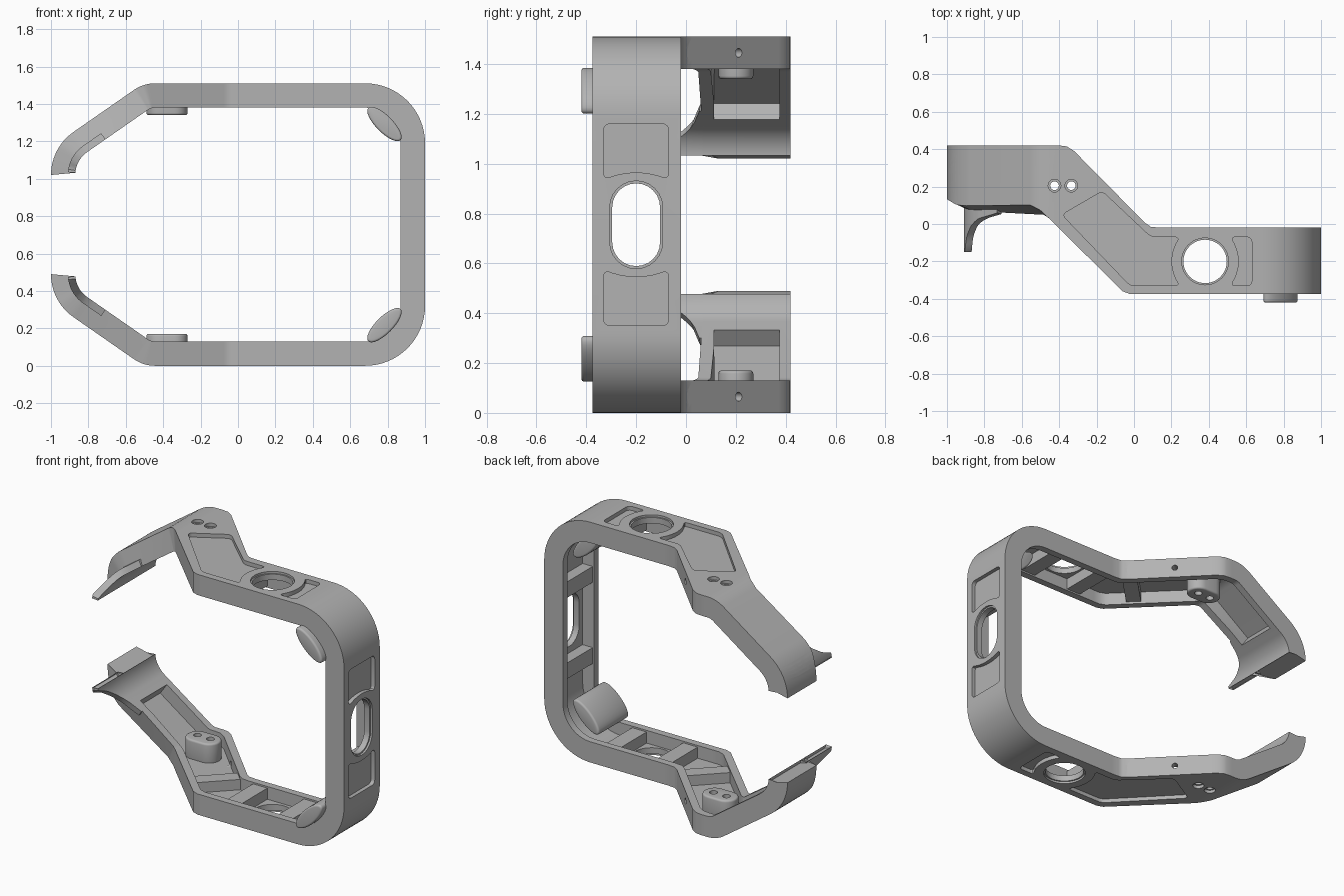
import bpy, bmesh, math
from mathutils import Vector

cube = bpy.data.objects.get("Cube")
if cube:
    bpy.data.objects.remove(cube)

MID = 0.755      # height of the mirror plane; parts are built relative to it
THICK = 0.13     # thickness of the frame band

mat = bpy.data.materials.new("machined grey")
mat.use_nodes = True
mat.diffuse_color = (0.45, 0.45, 0.45, 1)
mat.node_tree.nodes["Principled BSDF"].inputs["Base Color"].default_value = (0.45, 0.45, 0.45, 1)


def make(name, bm):
    bmesh.ops.recalc_face_normals(bm, faces=bm.faces[:])
    me = bpy.data.meshes.new(name)
    bm.to_mesh(me)
    bm.free()
    me.materials.append(mat)
    ob = bpy.data.objects.new(name, me)
    ob.location.z = MID
    bpy.context.collection.objects.link(ob)
    return ob


def prism(name, pts, axis, a, b, corner=0, rim=0):
    """Extrude a 2D outline along an axis, optionally rounding corners or rims."""
    def to3(p, h):
        return {'x': (h, p[0], p[1]), 'y': (p[0], h, p[1]), 'z': (p[0], p[1], h)}[axis]
    bm = bmesh.new()
    lo = [bm.verts.new(to3(p, a)) for p in pts]
    hi = [bm.verts.new(to3(p, b)) for p in pts]
    n = len(pts)
    bm.faces.new(lo)
    bm.faces.new(hi)
    sides = [bm.faces.new((lo[i], lo[(i + 1) % n], hi[(i + 1) % n], hi[i])) for i in range(n)]
    bmesh.ops.recalc_face_normals(bm, faces=bm.faces[:])
    if corner:
        es = [e for e in bm.edges if all(f in sides for f in e.link_faces)
              and e.calc_face_angle() > 0.6]
        bmesh.ops.bevel(bm, geom=es, offset=corner, segments=4, profile=0.5, affect='EDGES')
    if rim:
        es = [e for e in bm.edges if not all(f in sides for f in e.link_faces)]
        bmesh.ops.bevel(bm, geom=es, offset=rim, segments=4, profile=0.5, affect='EDGES')
    return make(name, bm)


def rod(p, q, r, sides=24):
    p, q = Vector(p), Vector(q)
    bm = bmesh.new()
    bmesh.ops.create_cone(bm, cap_ends=True, segments=sides, radius1=r, radius2=r, depth=(q - p).length)
    m = (q - p).to_track_quat('Z', 'Y').to_matrix().to_4x4()
    m.translation = (p + q) / 2
    bm.transform(m)
    return make("cutter", bm)


def boolean(ob, other, op='DIFFERENCE', keep=False):
    mod = ob.modifiers.new("bool", 'BOOLEAN')
    mod.operation, mod.object, mod.solver = op, other, 'EXACT'
    bpy.context.view_layer.objects.active = ob
    bpy.ops.object.modifier_apply(modifier=mod.name)
    if not keep:
        bpy.data.objects.remove(other)


def finish(ob):
    """Mirror to the lower half and smooth the rounded surfaces."""
    mod = ob.modifiers.new("mirror", 'MIRROR')
    mod.use_axis = (False, False, True)
    bpy.ops.object.select_all(action='DESELECT')
    ob.select_set(True)
    bpy.context.view_layer.objects.active = ob
    bpy.ops.object.modifier_apply(modifier=mod.name)
    bpy.ops.object.shade_smooth_by_angle(angle=math.radians(30))


def interp(table, x):
    if x <= table[0][0]:
        return table[0][1]
    for (x0, v0), (x1, v1) in zip(table, table[1:]):
        if x <= x1:
            return v0 + (v1 - v0) * (x - x0) / (x1 - x0)
    return table[-1][1]


# Front and back edges of the band, seen from above
FRONT = [(-1, 0.10), (-0.95, 0.07), (-0.9, 0.065), (-0.55, 0.07), (-0.5, 0.06),
         (-0.46, 0.035), (-0.06, -0.36), (-0.02, -0.375), (1, -0.375)]
BACK = [(-1, 0.42), (-0.40, 0.42), (-0.36, 0.415), (-0.32, 0.39), (0.06, 0.005),
        (0.09, -0.015), (0.14, -0.02), (1, -0.02)]


# Centre line of the band seen from the front: outer point and outward normal
def arc(cx, cz, r, a0, a1, n):
    out = []
    for i in range(n + 1):
        a = math.radians(a0 + (a1 - a0) * i / n)
        nrm = Vector((math.cos(a), math.sin(a)))
        out.append((Vector((cx, cz)) + nrm * r, nrm))
    return out


SLOPE = 124.8
claw_arc = arc(-0.72, 0.265, 0.28, 180, SLOPE, 12)
kinks = sorted({round(x + s, 3) for x, _ in FRONT + BACK for s in (-0.02, 0, 0.02) if -0.43 < x + s < 0.6})
rest = (arc(-0.443, 0.555, 0.2, SLOPE, 90, 8)
        + [(Vector((x, 0.755)), Vector((0, 1))) for x in kinks]
        + arc(0.68, 0.435, 0.32, 90, 0, 16))
UP = Vector((1, 0))


def along(t):
    return claw_arc[-1][0].lerp(rest[0][0], t), rest[0][1]


def band(name, path, d0, d1, y0, y1):
    """Sweep a four-sided section along the path; y0 and y1 give its depth range."""
    bm = bmesh.new()
    rings = []
    for p, nrm in path:
        ring = []
        for d, yf in ((d0, y0), (d0, y1), (d1, y1), (d1, y0)):
            q = p - nrm * d
            if p == claw_arc[0][0]:
                q.y += 0.03 * d / THICK
            ring.append(bm.verts.new((q.x, yf(q.x, q.y, d), q.y)))
        rings.append(ring)
    for a, b in zip(rings, rings[1:]):
        for i in range(4):
            bm.faces.new((a[i], a[(i + 1) % 4], b[(i + 1) % 4], b[i]))
    bm.faces.new(rings[0])
    bm.faces.new(rings[-1])
    return make(name, bm)


def front_y(x, z, d):
    return interp(FRONT, x) + max(0, min(1, (-0.46 - x) * 10)) * (THICK - d) * 0.25


# Frame band with its inner channel
frame = band("frame", claw_arc + rest + [(Vector((1, -0.1)), UP)], 0, THICK,
             front_y, lambda x, z, d: interp(BACK, x))
channel = band("cutter", [along(0.15)] + rest + [(Vector((1, -0.2)), UP)], 0.05, 0.17,
               lambda x, z, d: interp(FRONT, x - 0.02) + 0.045,
               lambda x, z, d: interp(BACK, x + 0.02) - 0.045)
boolean(frame, channel)


# Cross ribs around the screw holes
def rect(x0, x1, z0, z1):
    return [(x0, z0), (x1, z0), (x1, z1), (x0, z1)]


for box in (rect(0.15, 0.25, 0.635, 0.735), rect(0.505, 0.605, 0.635, 0.735),
            rect(0.88, 0.98, 0.205, 0.305)):
    boolean(frame, prism("rib", box, 'y', -0.355, -0.04), 'UNION')
c, u, v = Vector((-0.065, -0.1)), Vector((0.707, 0.707)) * 0.16, Vector((-0.707, 0.707)) * 0.045
boolean(frame, prism("rib", [c - u - v, c + u - v, c + u + v, c - u + v], 'z', 0.64, 0.735), 'UNION')

# Screw holes through the front and back walls
for x, z in ((0.2, 0.69), (0.555, 0.69), (0.93, 0.255)):
    boolean(frame, rod((x, -0.5, z), (x, 0.2, z), 0.027))
boolean(frame, rod((-0.29, -0.32, 0.69), (0.16, 0.13, 0.69), 0.025))
boolean(frame, rod((0.035, -0.005, 0.69), (0.16, 0.12, 0.69), 0.033, 6))
boolean(frame, rod((-0.19, 0.165, 0.69), (-0.09, 0.265, 0.69), 0.018))

# Holes through the claw tip
for y in (0.2, 0.29):
    boolean(frame, rod((-0.929, y, 0.23), (-0.985, y, 0.475), 0.028))

# Round opening in the top and bottom, long opening in the side
boolean(frame, rod((0.38, -0.2, 0.6), (0.38, -0.2, 0.8), 0.116, 48))
boolean(frame, rod((0.38, -0.2, 0.742), (0.38, -0.2, 0.8), 0.125, 48))


def capsule(cx, cz, r, half, upright):
    pts = []
    for i in range(26):
        a = math.pi * (i if i < 13 else i - 1) / 12
        s = half if i < 13 else -half
        p, q = r * math.cos(a), r * math.sin(a) + s
        pts.append((cx + p, cz + q) if upright else (cx + q, cz - p))
    return pts


boolean(frame, prism("cutter", capsule(-0.2, 0, 0.096, 0.07, True), 'x', 0.8, 1.1))
boolean(frame, prism("cutter", capsule(-0.2, 0, 0.106, 0.07, True), 'x', 0.988, 1.1))

# Sunken panels on the outside
steps = [-0.33 + 0.26 * i / 8 for i in range(9)]


def bow(r, y):
    return math.sqrt(r * r - (y + 0.2) ** 2)


big = [(-0.02, -0.33)] + [(0.41 - bow(0.21, y), y) for y in steps] + [(0.09, -0.07), (-0.17, 0.175), (-0.385, 0.05)]
small = [(0.63, -0.33), (0.63, -0.07)] + [(0.35 + bow(0.21, y), y) for y in reversed(steps)]
side = [(-0.07, 0.405), (-0.33, 0.405)] + [(y, -0.1 + bow(0.31, y)) for y in steps]
for pts, axis, a, b in ((big, 'z', 0.73, 0.8), (small, 'z', 0.73, 0.8), (side, 'x', 0.975, 1.1)):
    boolean(frame, prism("cutter", pts, axis, a, b, corner=0.025))

# Mounting boss with two screw holes
boss = prism("mounting_boss", capsule(-0.38, 0.2, 0.07, 0.04, False), 'z', 0.585, 0.715, rim=0.012)
for x in (-0.425, -0.335):
    hole = rod((x, 0.205, 0.5), (x, 0.205, 0.8), 0.023)
    boolean(boss, hole, keep=True)
    boolean(frame, hole)
    boolean(frame, rod((x, 0.205, 0.735), (x, 0.205, 0.8), 0.034))
finish(boss)

# Keep the upper half of the frame, then mirror it
bm = bmesh.new()
bm.from_mesh(frame.data)
bmesh.ops.bisect_plane(bm, geom=bm.verts[:] + bm.edges[:] + bm.faces[:], plane_co=(0, 0, 0),
                       plane_no=(0, 0, 1), clear_inner=True)
bm.to_mesh(frame.data)
bm.free()
finish(frame)

# Thin pointed fin in front of each claw
FIN = [(0.29, -0.15), (0.32, -0.07), (0.36, -0.01), (0.40, 0.03), (0.46, 0.055), (0.52, 0.09)]
fin = band("claw_fin", claw_arc + [along(t) for t in (0.1, 0.2, 0.3)], 0.09, THICK,
           lambda x, z, d: interp(FIN, z - (THICK - d) * 0.5), lambda x, z, d: 0.105)
finish(fin)

# Padded bumpers in the inner corners
oval = []
for i in range(32):
    a = math.tau * i / 32
    p, q = 0.122 * math.cos(a), 0.045 * math.sin(a)
    oval.append((0.783 + (p + q) * 0.707, 0.538 + (q - p) * 0.707))
finish(prism("corner_pad", oval, 'y', -0.42, -0.12, rim=0.012))
